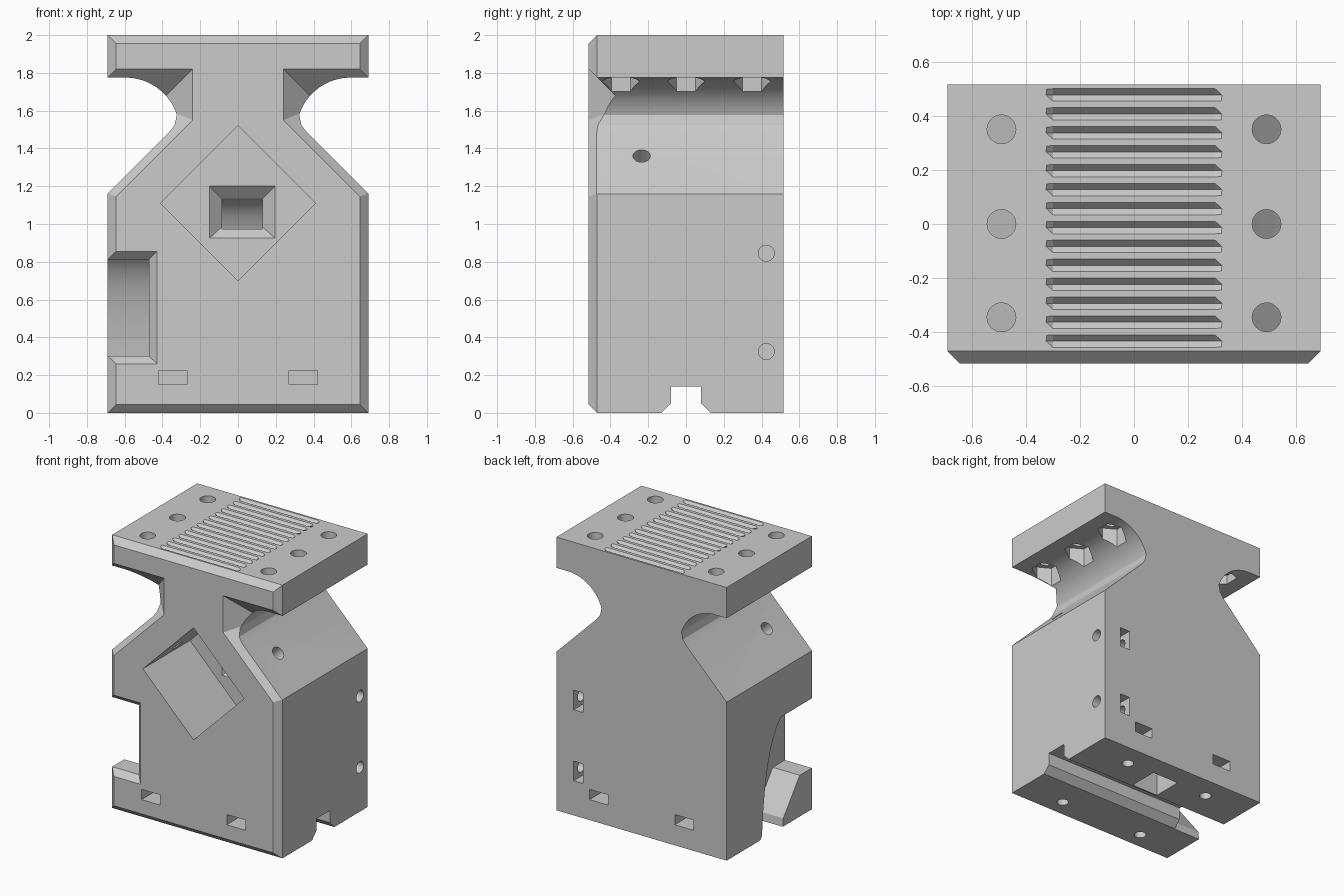
import bpy, bmesh, math
from mathutils import Vector

old = bpy.data.objects.get("Cube")
if old:
    bpy.data.objects.remove(old, do_unlink=True)

grey = bpy.data.materials.new("plain grey")
grey.use_nodes = True
grey.diffuse_color = (0.6, 0.6, 0.6, 1)
grey.node_tree.nodes["Principled BSDF"].inputs["Base Color"].default_value = (0.6, 0.6, 0.6, 1)


def loft(name, rings):
    """Closed solid through rings of equal point count."""
    bm = bmesh.new()
    vs = [[bm.verts.new(p) for p in r] for r in rings]
    n = len(rings[0])
    for a, b in zip(vs, vs[1:]):
        for i in range(n):
            j = (i + 1) % n
            bm.faces.new((a[i], a[j], b[j], b[i]))
    bm.faces.new(vs[0])
    bm.faces.new(vs[-1])
    bmesh.ops.recalc_face_normals(bm, faces=bm.faces)
    me = bpy.data.meshes.new(name)
    bm.to_mesh(me)
    bm.free()
    me.materials.append(grey)
    ob = bpy.data.objects.new(name, me)
    bpy.context.collection.objects.link(ob)
    return ob


def rect(x0, x1, z0, z1, y):
    return [(x0, y, z0), (x1, y, z0), (x1, y, z1), (x0, y, z1)]


def cut(cutter):
    mod = body.modifiers.new("cut", 'BOOLEAN')
    mod.operation = 'DIFFERENCE'
    mod.solver = 'EXACT'
    mod.object = cutter
    bpy.context.view_layer.objects.active = body
    bpy.ops.object.modifier_apply(modifier=mod.name)
    bpy.data.objects.remove(cutter, do_unlink=True)


def cut_box(x0, x1, y0, y1, z0, z1):
    cut(loft("box", [rect(x0, x1, z0, z1, y) for y in (y0, y1)]))


def cut_rod(p, q, r, sides=32):
    """Round or hexagonal hole from p to q."""
    p, q = Vector(p), Vector(q)
    d = (q - p).normalized()
    u = Vector((0, 1, 0))
    w = d.cross(u)
    ang = [2 * math.pi * i / sides for i in range(sides)]
    cut(loft("rod", [[c + r * (math.cos(a) * u + math.sin(a) * w) for a in ang]
                     for c in (p, q)]))


def cut_across(pts, x0, x1):
    """Cut a (y, z) profile along x."""
    cut(loft("channel", [[(x, y, z) for y, z in pts] for x in (x0, x1)]))


def bend(a, c, b, n=16):
    """Points of a curved bend from a to b with control point c."""
    return [tuple((1 - t) ** 2 * a[k] + 2 * t * (1 - t) * c[k] + t * t * b[k] for k in (0, 1))
            for t in (i / n for i in range(n + 1))]


# Block with bevelled front rim
body = loft("clamp_body", [rect(-.645, .645, .045, 1.955, -.515),
                           rect(-.69, .69, 0, 2, -.47),
                           rect(-.69, .69, 0, 2, .515)])
bpy.context.view_layer.objects.active = body
body.select_set(True)

# Waist under the top plate, with its bevelled front rim
arc = [(.595 + .285 * math.cos(a), 1.49 + .285 * math.sin(a))
       for a in (math.radians(90 + 72 * i / 16) for i in range(17))]
waist = [(.9, .95), (.365, 1.485), (.335, 1.525)] + arc[::-1] + [(.9, 1.775)]


def rim(d):
    return [(.24 + d, 1.82 - d), (.24 + d, 1.55 + .414 * d),
            (1, .79 + 1.414 * d), (1, 1.82 - d)]


for s in (1, -1):
    cut(loft("waist", [[(s * x, y, z) for x, z in waist] for y in (-.7, .7)]))
    cut(loft("rim", [[(s * x, d - .515, z) for x, z in rim(d)] for d in (-.03, .155)]))

# Hex nut pockets and bolt holes through the top plate
for s in (1, -1):
    for y in (-.345, 0, .35):
        cut_rod((s * .49, y, 1.6), (s * .49, y, 1.84), .1, 6)
        cut_rod((s * .49, y, 1.7), (s * .49, y, 2.1), .053)

# Tapered V grooves on the top
for i in range(14):
    y = .477 - .07 * i
    cut(loft("groove", [[(x, y - w, 2.0 + h), (x, y + w, 2.0 + h), (x, y, 2.0 - d)]
                        for x, w, h, d in ((-.345, .003, .02, -.018), (-.325, .023, .002, 0),
                                           (-.3, .025, .002, .025), (.3, .025, .002, .025),
                                           (.325, .023, .002, 0), (.345, .003, .02, -.018))]))

# Diamond pocket in the front
cut(loft("diamond", [[(-.41, y, 1.11), (0, y, .7), (.41, y, 1.11), (0, y, 1.52)]
                     for y in (-.6, .03)]))

# Flared mouth and curved duct from the pocket down to the base
cut(loft("mouth", [rect(-.15, .195, .925, 1.2, .02), rect(-.15, .195, .925, 1.2, .03),
                   rect(-.085, .13, .985, 1.135, .09)]))
duct = bend((.07, 1.135), (.36, 1.08), (.36, -.05)) + bend((.14, -.05), (.16, .92), (.07, .985))
cut_across(duct, -.085, .13)

# Flared side notch that curves down into the base slot
cut(loft("notch_mouth", [rect(-.9, -.43, .26, .855, -.53), rect(-.9, -.43, .26, .855, -.515),
                         rect(-.9, -.472, .302, .812, -.47)]))
notch = ([(-.6, .302), (-.6, .812)] + bend((-.115, .812), (.08, .65), (.11, -.05))
         + [(-.13, -.05), (-.14, .06), (-.33, .302)])
cut_across(notch, -.9, -.472)

# Slot across the base
cut_across([(-.18, -.05), (-.08, .05), (-.08, .14), (.08, .14), (.08, .05), (.18, -.05)], -1, 1)

# Base bolt holes with nut slots from front and back
for s in (1, -1):
    for t in (1, -1):
        x, y = s * .345, t * .345
        cut_rod((x, y, -.1), (x, y, .32), .04)
        cut_box(x - .075, x + .075, min(t * .27, t * .6), max(t * .27, t * .6), .15, .225)

# Side bolt holes with nut slots from the back
for z in (.325, .845):
    cut_rod((.8, .425, z), (.38, .425, z), .042)
    cut_box(.473, .55, .35, .6, z - .072, z + .072)

# Angled holes from the shoulders into the diamond pocket
for s in (1, -1):
    cut_rod((s * .59, -.235, 1.46), (s * .27, -.235, 1.14), .046)

bpy.ops.object.shade_smooth_by_angle(angle=math.radians(25))
